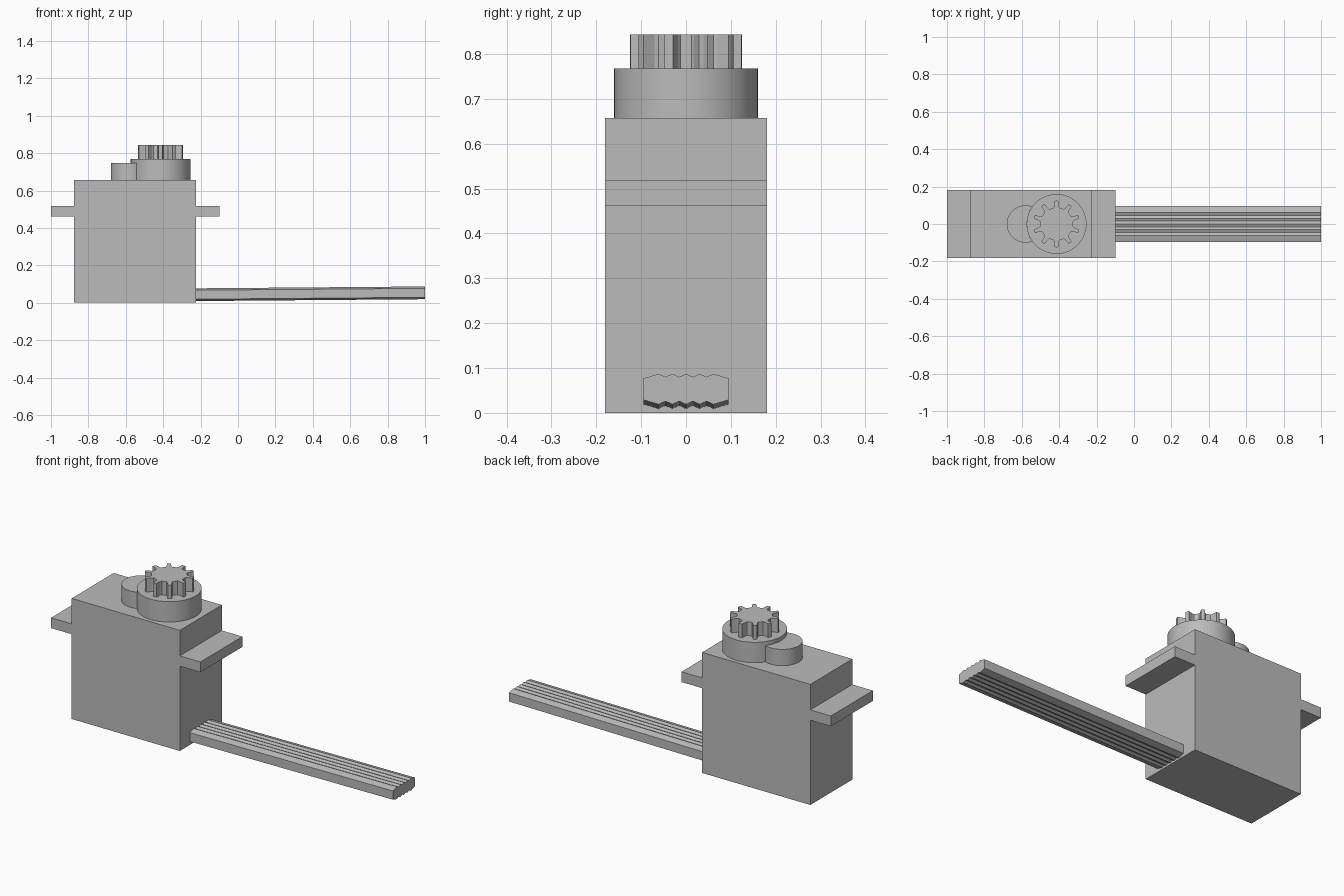
import bpy, bmesh, math
from mathutils import Vector

if "Cube" in bpy.data.objects:
    bpy.data.objects.remove(bpy.data.objects["Cube"])

grey = bpy.data.materials.new("plain grey")
grey.diffuse_color = (0.5, 0.5, 0.5, 1)
grey.use_nodes = True
grey.node_tree.nodes["Principled BSDF"].inputs["Base Color"].default_value = grey.diffuse_color


def prism(name, points, offset, smooth=False):
    """Extrude a closed planar outline along an offset vector."""
    bm = bmesh.new()
    face = bm.faces.new([bm.verts.new(p) for p in points])
    ext = bmesh.ops.extrude_face_region(bm, geom=[face])
    verts = [g for g in ext["geom"] if isinstance(g, bmesh.types.BMVert)]
    bmesh.ops.translate(bm, verts=verts, vec=Vector(offset))
    bmesh.ops.recalc_face_normals(bm, faces=bm.faces[:])
    mesh = bpy.data.meshes.new(name)
    bm.to_mesh(mesh)
    bm.free()
    mesh.materials.append(grey)
    obj = bpy.data.objects.new(name, mesh)
    bpy.context.collection.objects.link(obj)
    if smooth:
        bpy.ops.object.select_all(action='DESELECT')
        bpy.context.view_layer.objects.active = obj
        obj.select_set(True)
        bpy.ops.object.shade_smooth_by_angle(angle=math.radians(20))
    return obj


def ring(cx, z, r, n=64):
    return [(cx + r * math.cos(2 * math.pi * i / n),
             r * math.sin(2 * math.pi * i / n), z) for i in range(n)]


# Case with mounting ears: one side outline extruded across the width
XL, XR, TOP, E0, E1 = -0.876, -0.224, 0.657, 0.462, 0.518
outline = [(XL, 0), (XR, 0), (XR, E0), (-0.1, E0), (-0.1, E1), (XR, E1),
           (XR, TOP), (XL, TOP), (XL, E1), (-1, E1), (-1, E0), (XL, E0)]
prism("case", [(x, -0.181, z) for x, z in outline], (0, 0.362, 0))

# Round turrets on top: the small one stops at the wall of the large one
CX, R, SX, SR = -0.414, 0.16, -0.58, 0.1
prism("output_turret", ring(CX, TOP, R), (0, 0, 0.111), True)
d = CX - SX
a = (d * d + SR * SR - R * R) / (2 * d)
t0 = math.acos(a / SR)              # where the small circle meets the large
t1 = math.asin(SR * math.sin(t0) / R)
small = [(SX + SR * math.cos(t), SR * math.sin(t), TOP) for t in
         [t0 + (2 * math.pi - 2 * t0) * i / 48 for i in range(49)]]
small += [(CX - R * math.cos(t), R * math.sin(t), TOP) for t in
          [-t1 + 2 * t1 * i / 16 for i in range(1, 16)]]
prism("gear_turret", small, (0, 0, 0.089), True)

# Output gear with ten teeth
gear = []
for i in range(10):
    mid = math.radians(90 + 36 * i)
    for deg, r in ((-10, 0.088), (-7, 0.096), (-4.5, 0.124), (0, 0.125),
                   (4.5, 0.124), (7, 0.096), (10, 0.088)):
        t = mid + math.radians(deg)
        gear.append((CX + r * math.cos(t), r * math.sin(t), 0.768))
prism("output_gear", gear, (0, 0, 0.075))

# Ribbon cable: five ridges above and below, rising slightly outward
top = [(-0.095, 0.024)]
for i in range(9):
    top.append((-0.061 + i * 0.01525, 0.034 if i % 2 == 0 else 0.027))
top.append((0.095, 0.024))
section = top + [(y, -z) for y, z in reversed(top)]
prism("ribbon_cable", [(XR, y, z + 0.043) for y, z in section],
      (1 - XR, 0, 0.010))
